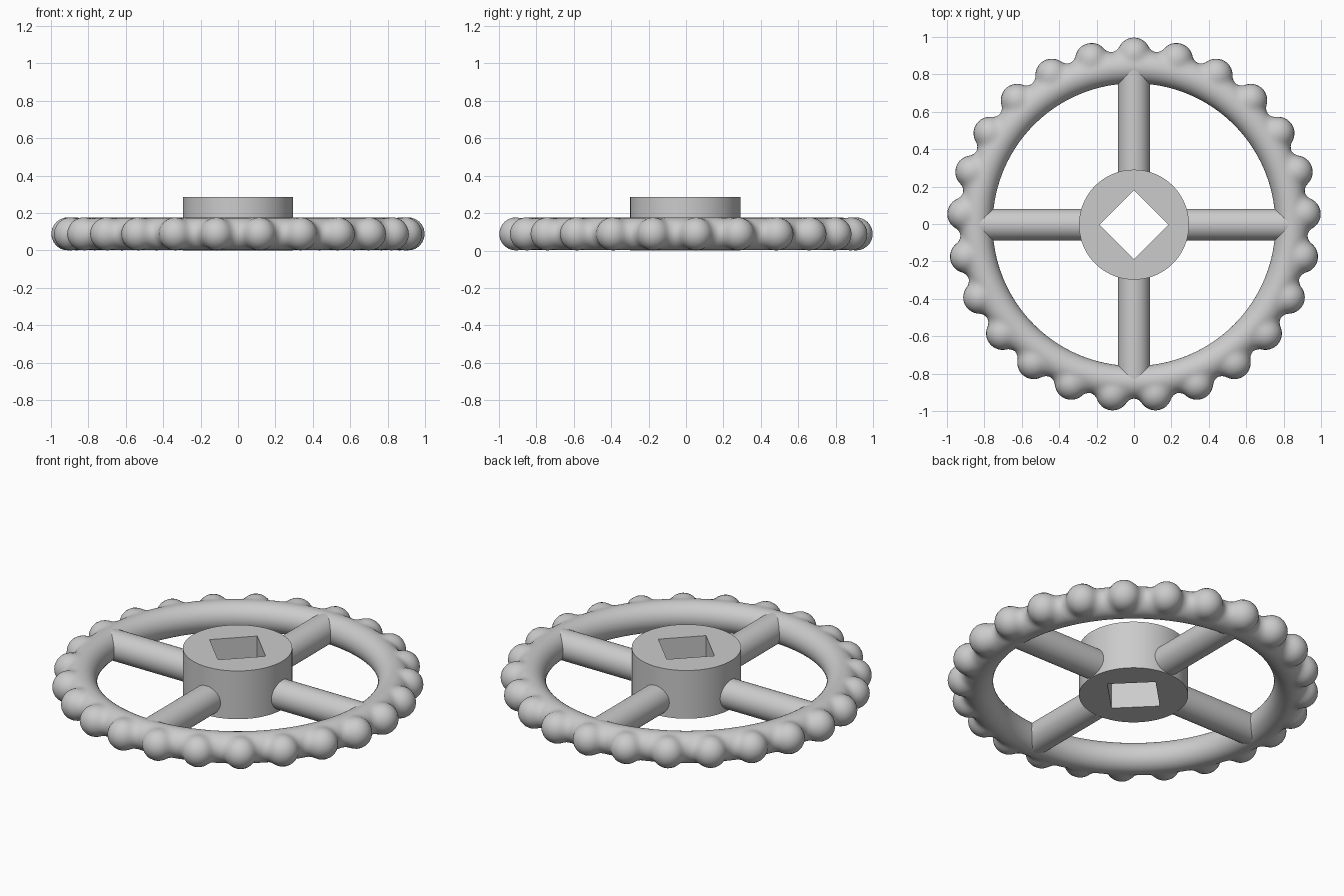
import bpy, bmesh, math
from mathutils import Matrix, Vector

RIM_R, TUBE, MID_Z = 0.842, 0.0865, 0.0885   # rim ring radius, tube radius, mid height
KNOB_AT, KNOB_R, KNOBS = 0.912, 0.088, 25    # grip knobs around the rim
SPOKE_R, HUB_R, HUB_H, HOLE = 0.085, 0.294, 0.286, 0.184
BLEND = 0.05
STEPS, SIDES = 20, 40                        # rim segments per knob, sides of the tube
SHIFT_Y = -0.0036

old = bpy.data.objects.get("Cube")
if old:
    bpy.data.objects.remove(old, do_unlink=True)

grey = bpy.data.materials.new("plain grey")
grey.use_nodes = True
grey.diffuse_color = (0.6, 0.6, 0.6, 1)
grey.node_tree.nodes["Principled BSDF"].inputs["Base Color"].default_value = (0.6, 0.6, 0.6, 1)


def finish(name, bm, angle=40):
    """Turn a bmesh into a shaded, coloured object."""
    bmesh.ops.recalc_face_normals(bm, faces=bm.faces)
    mesh = bpy.data.meshes.new(name)
    bm.to_mesh(mesh)
    bm.free()
    mesh.materials.append(grey)
    obj = bpy.data.objects.new(name, mesh)
    bpy.context.collection.objects.link(obj)
    obj.location.y = SHIFT_Y
    bpy.ops.object.select_all(action="DESELECT")
    obj.select_set(True)
    bpy.context.view_layer.objects.active = obj
    bpy.ops.object.shade_smooth_by_angle(angle=math.radians(angle))
    return obj


def rim_distance(p):
    """Distance to the ring softly merged with its nearest knob."""
    flat = Vector((p.x, p.y, 0))
    to_ring = p - flat.normalized() * RIM_R
    to_knob = p - Vector((KNOB_AT, 0, 0))
    ring, knob = to_ring.length - TUBE, to_knob.length - KNOB_R
    # the fillet fades where both surfaces run parallel
    k = BLEND * (1 - to_ring.normalized().dot(to_knob.normalized())) + 0.0001
    h = max(k - abs(ring - knob), 0)
    return min(ring, knob) - h * h / (4 * k)


def rim_section(a):
    """Cross-section of the rim at an angle from the knob's centre."""
    out = Vector((math.cos(a), math.sin(a), 0))
    points = []
    for j in range(SIDES):
        phi = math.tau * j / SIDES
        ray = out * math.cos(phi) + Vector((0, 0, math.sin(phi)))
        t = TUBE * 0.9
        for _ in range(40):
            t -= rim_distance(out * RIM_R + ray * t)
        points.append(out * RIM_R + ray * t)
    return points


# Rim: one knob sector repeated around the ring
sector = math.tau / KNOBS
sections = [rim_section(sector * (i / STEPS - 0.5)) for i in range(STEPS)]
bm = bmesh.new()
rings = []
for n in range(KNOBS):
    turn = Matrix.Rotation(math.pi / 2 + n * sector, 3, "Z")
    for section in sections:
        rings.append([bm.verts.new(turn @ p + Vector((0, 0, MID_Z))) for p in section])
for i, ring in enumerate(rings):
    following = rings[(i + 1) % len(rings)]
    for j in range(SIDES):
        k = (j + 1) % SIDES
        bm.faces.new((ring[j], ring[k], following[k], following[j]))
finish("knobbed_rim", bm, 80)

# Spokes: four round bars from hub to rim
for name, quarter in (("right", 2), ("left", 0), ("front", 3), ("back", 1)):
    inner = 0.21
    place = (Matrix.Rotation(quarter * math.pi / 2, 4, "Z")
             @ Matrix.Translation(((inner + RIM_R) / 2, 0, MID_Z))
             @ Matrix.Rotation(math.pi / 2, 4, "Y"))
    bm = bmesh.new()
    bmesh.ops.create_cone(bm, cap_ends=True, segments=48, radius1=SPOKE_R,
                          radius2=SPOKE_R, depth=RIM_R - inner, matrix=place)
    finish(name + "_spoke", bm)

# Hub: round boss with a square hole set cornerwise
bm = bmesh.new()
loops = []
for z in (0, HUB_H):
    for radius, count in ((HUB_R, 96), (HOLE, 4)):
        loops.append([bm.verts.new((radius * math.cos(math.tau * i / count),
                                    radius * math.sin(math.tau * i / count), z))
                      for i in range(count)])
low_outer, low_inner, top_outer, top_inner = loops
for low, top in ((low_outer, top_outer), (low_inner, top_inner)):
    for i in range(len(low)):
        k = (i + 1) % len(low)
        bm.faces.new((low[i], low[k], top[k], top[i]))
for outer, inner in ((low_outer, low_inner), (top_outer, top_inner)):
    for q in range(4):
        arc = [outer[(q * 24 + i) % 96] for i in range(25)]
        bm.faces.new(arc + [inner[(q + 1) % 4], inner[q]])
finish("hub", bm)
